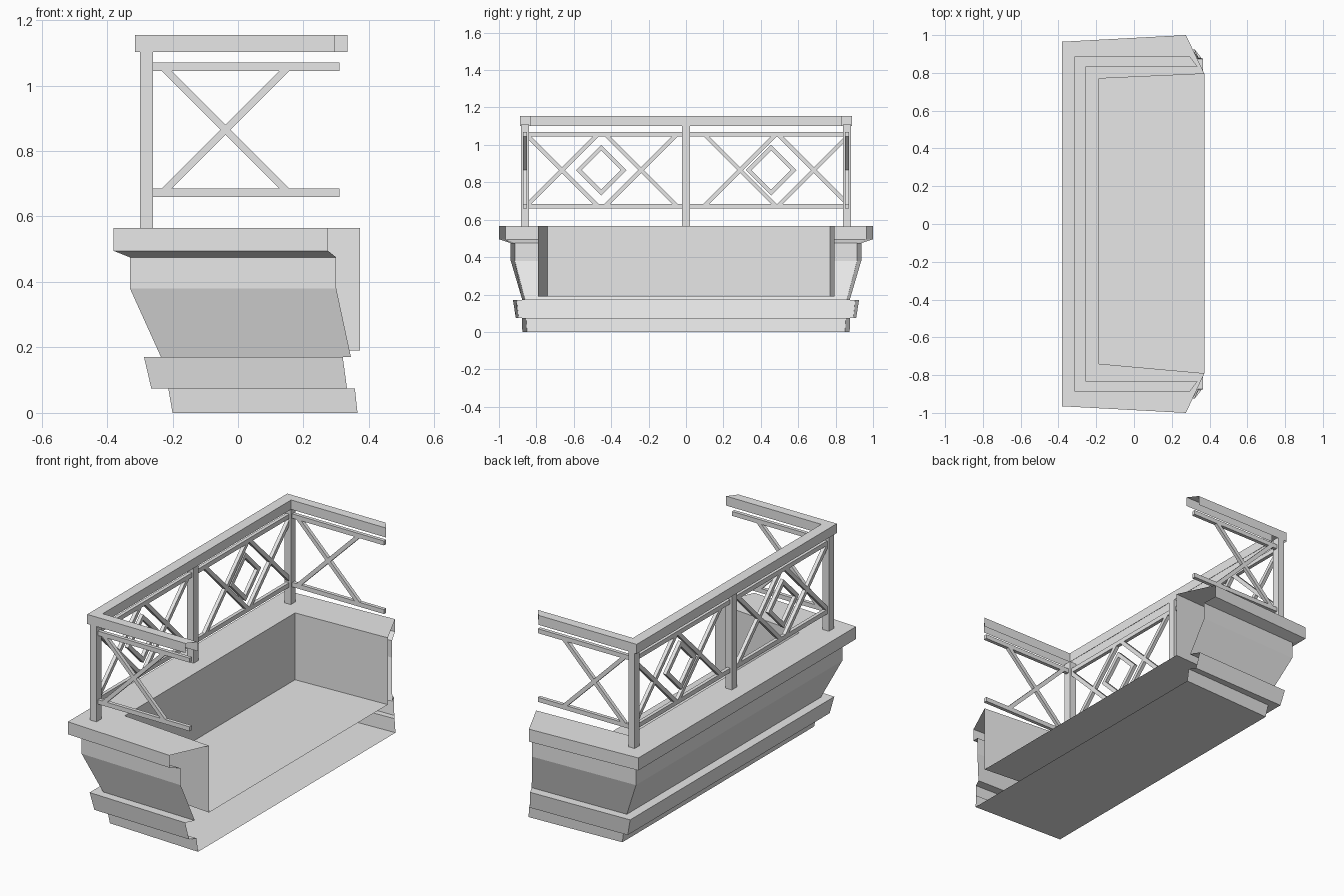
import bpy, bmesh, math
from mathutils import Vector

cube = bpy.data.objects.get("Cube")
if cube:
    bpy.data.objects.remove(cube, do_unlink=True)

stone = bpy.data.materials.new("pale_grey")
stone.use_nodes = True
stone.diffuse_color = (0.8, 0.8, 0.8, 1)
stone.node_tree.nodes["Principled BSDF"].inputs["Base Color"].default_value = (0.8, 0.8, 0.8, 1)


def finish(name, bm):
    mesh = bpy.data.meshes.new(name)
    bm.to_mesh(mesh)
    bm.free()
    mesh.materials.append(stone)
    obj = bpy.data.objects.new(name, mesh)
    bpy.context.collection.objects.link(obj)
    return obj


def u_ring(z, x_front, x_wall, y_front, y_wall):
    """Three-sided outline, open towards the house wall."""
    return [(x_wall, -y_wall, z), (x_front, -y_front, z),
            (x_front, y_front, z), (x_wall, y_wall, z)]


def u_loft(name, rings, cap_ends):
    bm = bmesh.new()
    rows = [[bm.verts.new(p) for p in ring] for ring in rings]
    for a, b in zip(rows, rows[1:]):
        for i in range(3):
            bm.faces.new((a[i], a[i + 1], b[i + 1], b[i]))
    if cap_ends:
        bm.faces.new(rows[0][::-1])
        bm.faces.new(rows[-1])
    bmesh.ops.recalc_face_normals(bm, faces=bm.faces)
    # top faces decide the outward side of the open shell
    top = max(bm.faces, key=lambda f: f.calc_center_median().z)
    if top.normal.z < 0:
        bmesh.ops.reverse_faces(bm, faces=bm.faces)
    return finish(name, bm)


def box(name, lo, hi):
    bm = bmesh.new()
    bmesh.ops.create_cube(bm, size=1)
    lo, hi = Vector(lo), Vector(hi)
    for v in bm.verts:
        v.co = Vector((v.co[i] + 0.5) * (hi[i] - lo[i]) + lo[i] for i in range(3))
    return finish(name, bm)


def bar(name, start, end, width=0.022, depth=0.02):
    """Square bar between two points, lengthened for tidy corners."""
    start, end = Vector(start), Vector(end)
    run = end - start
    bm = bmesh.new()
    bmesh.ops.create_cube(bm, size=1)
    along = run.normalized()
    level = Vector((0, 0, 1)).cross(along).normalized()
    across = along.cross(level)
    for v in bm.verts:
        v.co = ((start + end) / 2 + along * v.co.x * (run.length + width)
                + level * v.co.y * depth + across * v.co.z * width)
    return finish(name, bm)


# Balcony body: plinth, band, flared bowl, coping, then the inner recess and floor
inner = [(0.373, -0.79), (-0.185, -0.74), (-0.185, 0.77), (0.373, 0.795)]
body = [
    u_ring(0, -0.2, 0.365, 0.85, 0.875),
    u_ring(0.075, -0.213, 0.357, 0.855, 0.878),
    u_ring(0.075, -0.265, 0.333, 0.895, 0.91),
    u_ring(0.17, -0.287, 0.32, 0.905, 0.925),
    u_ring(0.17, -0.235, 0.345, 0.86, 0.875),
    u_ring(0.38, -0.33, 0.3, 0.915, 0.937),
    u_ring(0.475, -0.33, 0.3, 0.915, 0.937),
    u_ring(0.495, -0.38, 0.275, 0.965, 1),
    u_ring(0.565, -0.38, 0.275, 0.965, 1),
    [(x, y, 0.565) for x, y in inner],
    [(x, y, 0.19) for x, y in inner],
]
u_loft("balcony_body", body, True)

# Handrail: hollow channel around three sides
low, high = 1.102, 1.155
u_loft("handrail", [
    u_ring(low, -0.315, 0.295, 0.887, 0.887),
    u_ring(high, -0.315, 0.295, 0.887, 0.887),
    u_ring(high, -0.255, 0.335, 0.835, 0.835),
    u_ring(low, -0.255, 0.335, 0.835, 0.835)], False)

# Posts
side_y = 0.861
for name, y in (("right_post", -side_y), ("middle_post", 0), ("left_post", side_y)):
    box(name, (-0.3, y - 0.022, 0.56), (-0.26, y + 0.022, 1.11))

# Thin rails on the front and both sides
front_x, t = -0.28, 0.01
for level, z in (("lower", 0.66), ("upper", 1.045)):
    box(level + "_front_rail", (front_x - t, -side_y, z), (front_x + t, side_y, z + 0.025))
    for side, s in (("right", -1), ("left", 1)):
        y = s * side_y
        box(f"{level}_{side}_rail", (front_x, y - t, z), (0.31, y + t, z + 0.025))

# Crossed bars
mid_z, half = 0.865, 0.182
for y in (-0.663, -0.24, 0.289, 0.684):
    for s in (-1, 1):
        bar("front_cross_bar", (front_x, y - half, mid_z - s * half),
            (front_x, y + half, mid_z + s * half))
for y in (-side_y, side_y):
    for s in (-1, 1):
        bar("side_cross_bar", (-0.038 - half, y, mid_z - s * half),
            (-0.038 + half, y, mid_z + s * half))

# Diamond frames
r = 0.12
for y in (-0.453, 0.455):
    corners = [(front_x, y + r * math.cos(k * math.pi / 2), mid_z + r * math.sin(k * math.pi / 2))
               for k in range(4)]
    for k in range(4):
        bar("diamond_bar", corners[k], corners[(k + 1) % 4])
